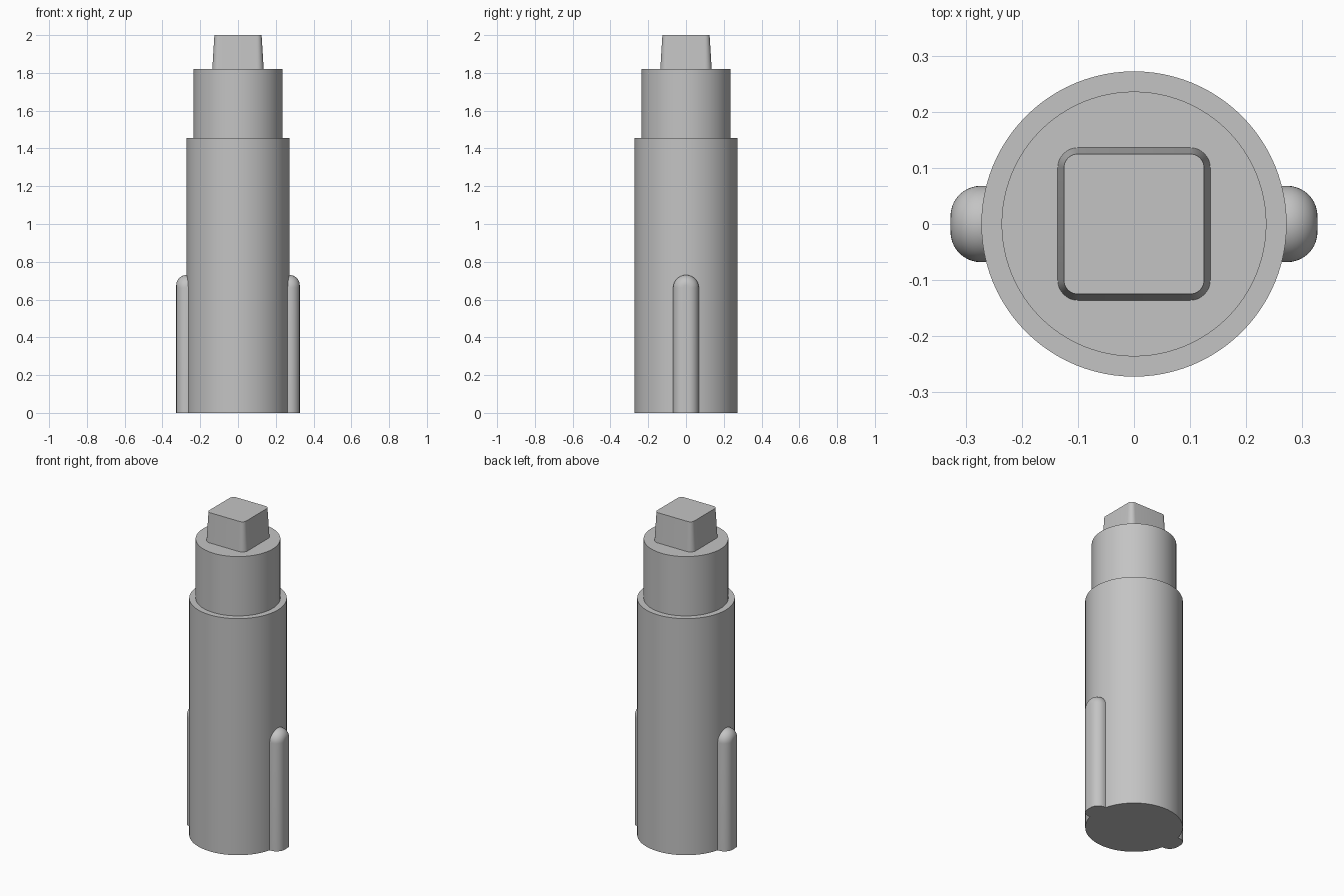
import bpy, bmesh
from math import sin, cos, pi

cube = bpy.data.objects.get("Cube")
if cube:
    bpy.data.objects.remove(cube, do_unlink=True)

# Single plain grey
GREY = (0.55, 0.55, 0.55, 1)
grey = bpy.data.materials.new("plain grey")
grey.use_nodes = True
grey.diffuse_color = GREY
grey.node_tree.nodes["Principled BSDF"].inputs["Base Color"].default_value = GREY


def loft(name, rings):
    """Skin closed rings of equal length and cap both ends."""
    bm = bmesh.new()
    loops = [[bm.verts.new(p) for p in ring] for ring in rings]
    n = len(loops[0])
    for a, b in zip(loops, loops[1:]):
        for i in range(n):
            j = (i + 1) % n
            bm.faces.new((a[i], a[j], b[j], b[i]))
    bm.faces.new(loops[0][::-1])
    bm.faces.new(loops[-1])
    bmesh.ops.recalc_face_normals(bm, faces=bm.faces)
    mesh = bpy.data.meshes.new(name)
    bm.to_mesh(mesh)
    bm.free()
    mesh.materials.append(grey)
    obj = bpy.data.objects.new(name, mesh)
    bpy.context.collection.objects.link(obj)
    bpy.ops.object.select_all(action='DESELECT')
    bpy.context.view_layer.objects.active = obj
    obj.select_set(True)
    bpy.ops.object.shade_smooth_by_angle(angle=pi / 6)
    return obj


def circle(radius, z, n=96):
    return [(radius * cos(2 * pi * i / n), radius * sin(2 * pi * i / n), z) for i in range(n)]


def rounded_square(centre, radius, z, steps=8):
    """Square ring with corner arcs centred at +-centre."""
    ring = []
    for k, (sx, sy) in enumerate([(1, 1), (-1, 1), (-1, -1), (1, -1)]):
        for i in range(steps + 1):
            a = (k + i / steps) * pi / 2
            ring.append((sx * centre + radius * cos(a), sy * centre + radius * sin(a), z))
    return ring


def arch(x, half_width, z, steps=24):
    """Round-topped upright outline standing on the ground."""
    arc = [(x, half_width * cos(pi * i / steps), z + half_width * sin(pi * i / steps))
           for i in range(steps + 1)]
    return [(x, half_width, 0)] + arc + [(x, -half_width, 0)]


# Stepped round body
BODY_R, NECK_R, BODY_TOP, NECK_TOP = 0.272, 0.236, 1.455, 1.82
loft("body", [circle(BODY_R, 0), circle(BODY_R, BODY_TOP),
              circle(NECK_R, BODY_TOP), circle(NECK_R, NECK_TOP)])

# Tapered square drive tip
loft("square_tip", [rounded_square(0.1, 0.036, NECK_TOP), rounded_square(0.1, 0.025, 2)])

# Side keys with rounded tops and filleted outer edges
OUTER, HALF, FILLET, KEY_Z, STEPS = 0.327, 0.068, 0.054, 0.662, 10
for name, side in (("left_key", 1), ("right_key", -1)):
    rings = [arch(side * 0.22, HALF, KEY_Z)]
    for i in range(STEPS + 1):
        a = pi / 2 * i / STEPS
        rings.append(arch(side * (OUTER - FILLET + FILLET * sin(a)),
                          HALF - FILLET + FILLET * cos(a), KEY_Z))
    loft(name, rings)
